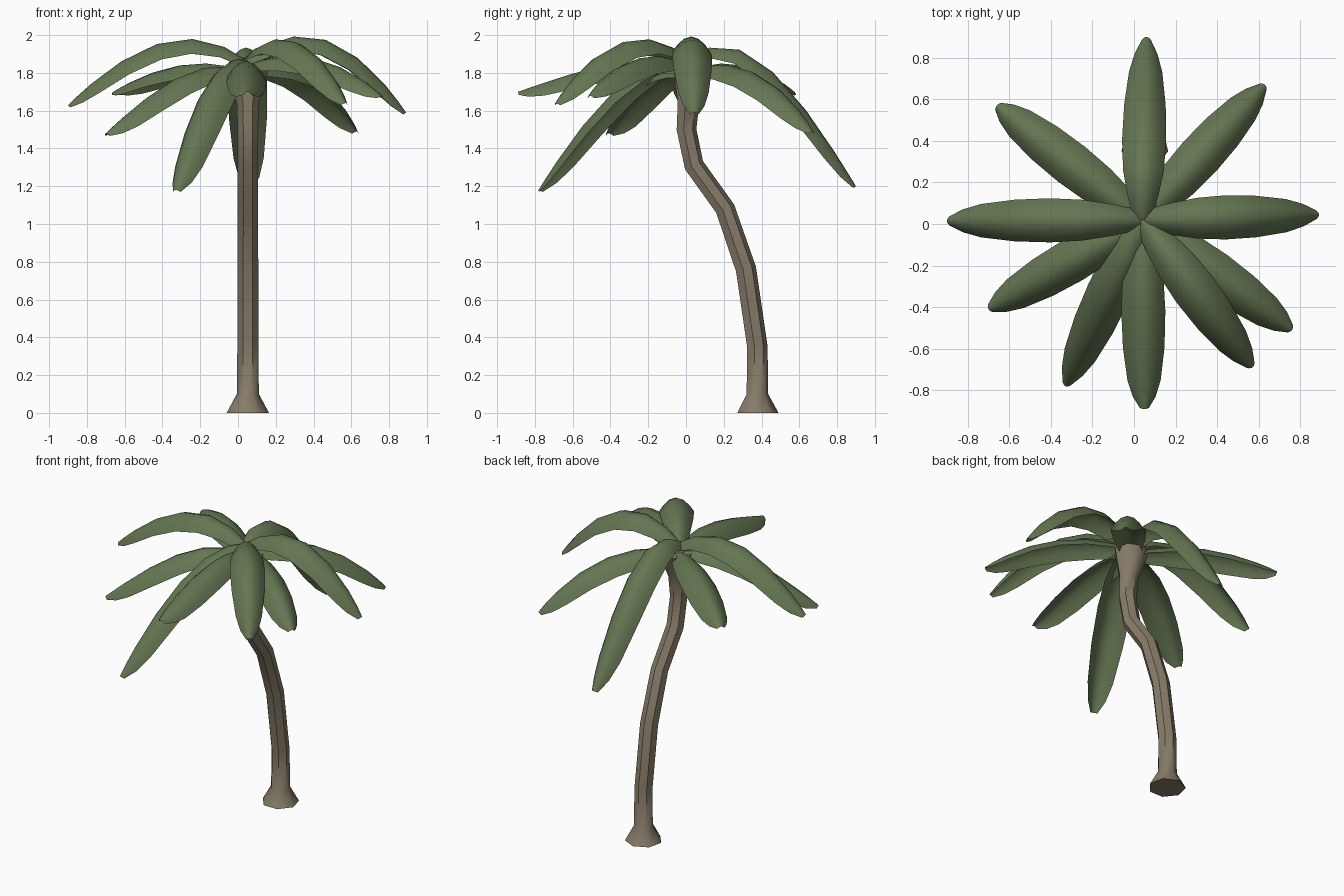
import bpy, bmesh, math
from mathutils import Vector

if "Cube" in bpy.data.objects:
    bpy.data.objects.remove(bpy.data.objects["Cube"])


def material(name, rgb):
    m = bpy.data.materials.new(name)
    m.diffuse_color = (*rgb, 1)
    m.use_nodes = True
    m.node_tree.nodes["Principled BSDF"].inputs["Base Color"].default_value = m.diffuse_color
    return m


BARK = material("bark", (0.24, 0.20, 0.14))
LEAF = material("leaf", (0.13, 0.18, 0.085))


def finish(name, bm, mat, angle):
    me = bpy.data.meshes.new(name)
    bm.to_mesh(me)
    bm.free()
    me.materials.append(mat)
    ob = bpy.data.objects.new(name, me)
    bpy.context.collection.objects.link(ob)
    bpy.ops.object.select_all(action='DESELECT')
    ob.select_set(True)
    bpy.context.view_layer.objects.active = ob
    bpy.ops.object.shade_smooth_by_angle(angle=math.radians(angle))
    return ob


def bridge(bm, rows, closed):
    n = len(rows[0])
    for a, b in zip(rows, rows[1:]):
        for i in range(n if closed else n - 1):
            j = (i + 1) % n
            bm.faces.new((a[i], a[j], b[j], b[i]))


# Curved trunk: seven-sided rings (y, z, radius, ring tilt in degrees)
TRUNK = [(0.375, 0, 0.115, 0), (0.375, 0.10, 0.06, 0), (0.375, 0.35, 0.057, 3),
         (0.315, 0.76, 0.057, 14), (0.205, 1.08, 0.055, 25), (0.04, 1.31, 0.055, 25),
         (0.0, 1.50, 0.055, 3), (0.01, 1.64, 0.06, -4), (0.035, 1.81, 0.11, 0)]
bm = bmesh.new()
rows = []
for y, z, r, tilt in TRUNK:
    t = math.radians(tilt)
    ring = []
    for k in range(7):
        a = math.pi / 2 + k * math.tau / 7
        v = r * math.sin(a)
        ring.append(bm.verts.new((0.052 + r * math.cos(a), y + v * math.cos(t), z + v * math.sin(t))))
    rows.append(ring)
bridge(bm, rows, True)
bm.faces.new(rows[0][::-1])
bm.faces.new(rows[-1])
finish("trunk", bm, BARK, 50)

# Fronds: tip x, tip y, then ridge heights at 0, 1/3, 2/3 and full length
FRONDS = [
    (0.89, 0.045, 1.87, 1.995, 1.90, 1.59),
    (-0.90, 0.015, 1.87, 1.98, 1.88, 1.63),
    (0.06, 0.90, 1.88, 1.91, 1.64, 1.20),
    (0.05, -0.89, 1.83, 1.86, 1.80, 1.70),
    (0.63, 0.67, 1.82, 1.84, 1.74, 1.49),
    (-0.66, 0.57, 1.81, 1.85, 1.81, 1.70),
    (-0.70, -0.41, 1.81, 1.82, 1.69, 1.48),
    (-0.33, -0.78, 1.87, 1.81, 1.56, 1.18),
    (0.57, -0.69, 1.87, 1.98, 1.90, 1.64),
    (0.76, -0.51, 1.84, 1.89, 1.84, 1.68),
]
# Outline along the leaf: position, half width
OUTLINE = [(0, 0.05), (0.12, 0.075), (0.3, 0.098), (0.5, 0.106), (0.7, 0.10),
           (0.87, 0.08), (0.95, 0.055), (1, 0.022)]
ACROSS = (-1, -0.75, -0.4, 0, 0.4, 0.75, 1)


def ridge(t, z):
    # cubic through four evenly spaced heights
    s = 3 * t
    return (z[0] * (1 - s) * (2 - s) * (3 - s) / 6 + z[1] * s * (2 - s) * (3 - s) / 2
            - z[2] * s * (1 - s) * (3 - s) / 2 + z[3] * s * (1 - s) * (2 - s) / 6)


for n, (tx, ty, *z) in enumerate(FRONDS):
    hub, tip = Vector((0.04, 0.02, 0)), Vector((tx, ty, 0))
    run = tip - hub
    out = run.normalized()
    side = Vector((-out.y, out.x, 0))
    bm = bmesh.new()
    rows = []
    for t, w in OUTLINE:
        p = hub + run * t
        p.z = ridge(t, z)
        slope = (ridge(t + 0.02, z) - ridge(t - 0.02, z)) / (0.04 * run.length)
        up = Vector((-out.x * slope, -out.y * slope, 1)).normalized()
        rows.append([bm.verts.new(p + side * (w * u) - up * (0.8 * w * u * u)) for u in ACROSS])
    bridge(bm, rows, False)
    bmesh.ops.reverse_faces(bm, faces=bm.faces[:])
    finish(f"frond_{n + 1}", bm, LEAF, 60)
